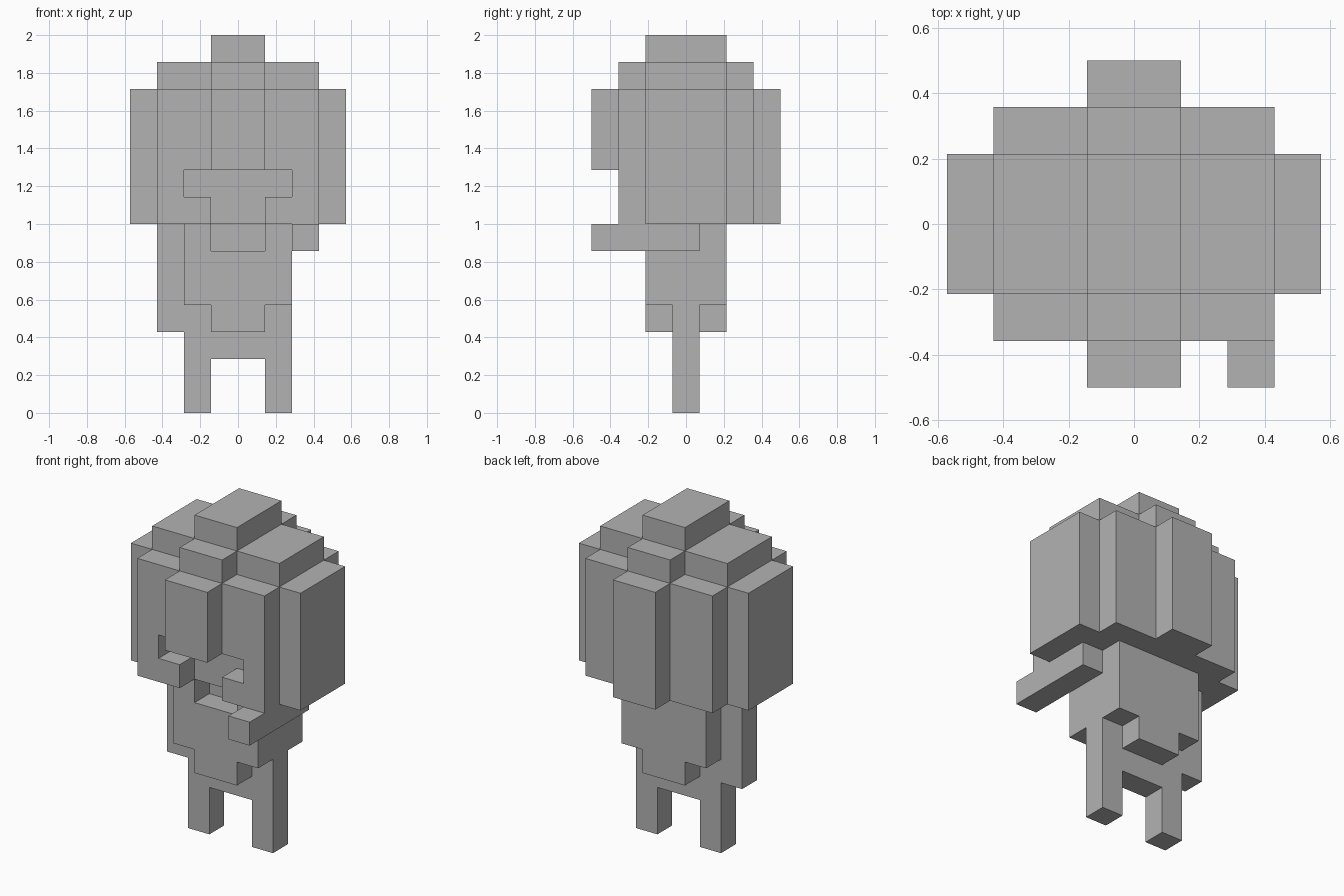
import bpy
import bmesh
from itertools import product
from mathutils import Vector

UNIT = 1 / 7          # edge of one block
HALF = 0.5            # depth is an odd number of blocks, so y is offset by half

if "Cube" in bpy.data.objects:
    bpy.data.objects.remove(bpy.data.objects["Cube"], do_unlink=True)

grey = bpy.data.materials.new("plain_grey")
grey.use_nodes = True
colour = (0.45, 0.45, 0.45, 1)
grey.diffuse_color = colour
grey.node_tree.nodes["Principled BSDF"].inputs["Base Color"].default_value = colour


def cells(x, y, z):
    """Blocks filling a box given as (low, high) block ranges."""
    y = (round(y[0] - HALF), round(y[1] - HALF))
    return set(product(range(*x), range(*y), range(*z)))


def block_part(name, filled):
    """One closed skin around a set of blocks, with flat areas merged."""
    bm = bmesh.new()
    corners = {}

    def vert(p):
        if p not in corners:
            corners[p] = bm.verts.new(Vector((p[0], p[1] + HALF, p[2])) * UNIT)
        return corners[p]

    for cell in filled:
        for axis, side in product(range(3), (0, 1)):
            beside = list(cell)
            beside[axis] += 1 if side else -1
            if tuple(beside) in filled:
                continue
            u, v = (axis + 1) % 3, (axis + 2) % 3
            quad = []
            for du, dv in ((0, 0), (1, 0), (1, 1), (0, 1)):
                p = list(cell)
                p[axis] += side
                p[u] += du
                p[v] += dv
                quad.append(vert(tuple(p)))
            bm.faces.new(quad if side else quad[::-1])
    bmesh.ops.dissolve_limit(bm, angle_limit=0.01, verts=bm.verts[:], edges=bm.edges[:])
    mesh = bpy.data.meshes.new(name)
    bm.to_mesh(mesh)
    bm.free()
    mesh.materials.append(grey)
    bpy.context.collection.objects.link(bpy.data.objects.new(name, mesh))


# Head: stepped block dome, front lock ending above the face
head = cells((-1, 1), (-1.5, 1.5), (7, 14))
head |= cells((-3, 3), (-1.5, 1.5), (7, 13))
head |= cells((-1, 1), (-2.5, 2.5), (7, 13))
head |= cells((-3, 3), (-2.5, 2.5), (7, 12))
head |= cells((-4, 4), (-1.5, 1.5), (7, 12))
head |= cells((-1, 1), (2.5, 3.5), (7, 12))
head |= cells((-1, 1), (-3.5, -2.5), (9, 12))
# T-shaped face opening
head -= cells((-2, 2), (-2.5, -1.5), (8, 9))
head -= cells((-1, 1), (-2.5, -1.5), (7, 8))
block_part("head", head)

# Torso with a neck notch and a lower flap
torso = cells((-2, 2), (-1.5, 1.5), (4, 7))
torso |= cells((-1, 1), (-1.5, 1.5), (3, 4))
torso -= cells((-1, 1), (-1.5, -0.5), (6, 7))
block_part("torso", torso)

# Legs joined by the hips
legs = cells((-2, 2), (-0.5, 0.5), (2, 3))
for x in (-2, 1):
    legs |= cells((x, x + 1), (-0.5, 0.5), (0, 4))
block_part("legs", legs)

# Arms: right hangs down, left reaches forward
block_part("right_arm", cells((-3, -2), (-0.5, 0.5), (3, 7)))
block_part("left_arm", cells((2, 3), (-3.5, 0.5), (6, 7)))
